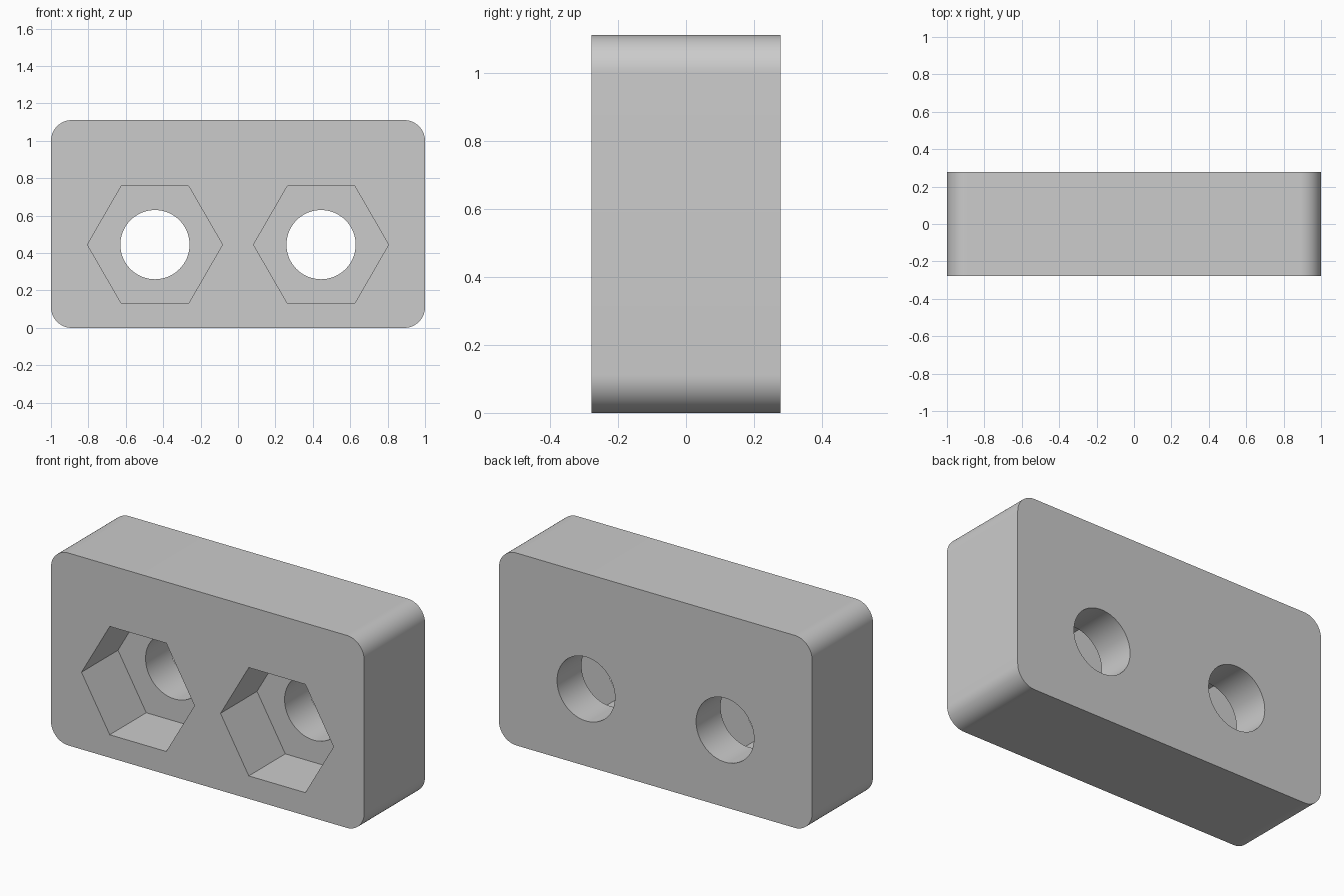
import bpy, bmesh
from math import radians, pi, cos, sin

if "Cube" in bpy.data.objects:
    bpy.data.objects.remove(bpy.data.objects["Cube"], do_unlink=True)

WIDTH, DEPTH, HEIGHT, CORNER = 2.0, 0.556, 1.111, 0.111
HOLE_X, HOLE_Z, HOLE_R = 0.444, 0.445, 0.185
HEX_R, HEX_DEPTH = 0.361, 0.333
FRONT = -DEPTH / 2

grey = bpy.data.materials.new("light grey")
grey.use_nodes = True
grey.diffuse_color = (0.6, 0.6, 0.6, 1)
grey.node_tree.nodes["Principled BSDF"].inputs["Base Color"].default_value = (0.6, 0.6, 0.6, 1)


def prism(name, outline, y0, y1):
    """Extrude an (x, z) outline from y0 to y1."""
    bm = bmesh.new()
    face = bm.faces.new([bm.verts.new((x, y0, z)) for x, z in outline])
    out = bmesh.ops.extrude_face_region(bm, geom=[face])
    moved = [v for v in out["geom"] if isinstance(v, bmesh.types.BMVert)]
    bmesh.ops.translate(bm, verts=moved, vec=(0, y1 - y0, 0))
    bmesh.ops.recalc_face_normals(bm, faces=bm.faces)
    mesh = bpy.data.meshes.new(name)
    bm.to_mesh(mesh)
    bm.free()
    mesh.materials.append(grey)
    obj = bpy.data.objects.new(name, mesh)
    bpy.context.collection.objects.link(obj)
    return obj


def arc(cx, cz, r, start, sweep, steps):
    return [(cx + r * cos(start + sweep * i / steps), cz + r * sin(start + sweep * i / steps))
            for i in range(steps + 1)]


# Block with four rounded corners
outline = []
corners = [(1, 1), (-1, 1), (-1, 0), (1, 0)]
for i, (side, top) in enumerate(corners):
    cz = HEIGHT - CORNER if top else CORNER
    outline += arc(side * (WIDTH / 2 - CORNER), cz, CORNER, i * pi / 2, pi / 2, 16)
block = prism("block", outline, FRONT, -FRONT)
bpy.context.view_layer.objects.active = block
block.select_set(True)


def cut(name, x, radius, sides, y1):
    """Cut a regular prism into the block from the front to y1."""
    cutter = prism(name, arc(x, HOLE_Z, radius, 0, 2 * pi, sides)[:-1], FRONT - 0.1, y1)
    cutter.hide_render = True
    mod = block.modifiers.new(name, "BOOLEAN")
    mod.operation, mod.solver, mod.object = "DIFFERENCE", "EXACT", cutter
    bpy.ops.object.modifier_apply(modifier=mod.name)
    bpy.data.objects.remove(cutter, do_unlink=True)


# Hexagonal nut pockets in the front and round holes right through
for x in (-HOLE_X, HOLE_X):
    cut("nut_pocket_cutter", x, HEX_R, 6, FRONT + HEX_DEPTH)
    cut("bolt_hole_cutter", x, HOLE_R, 64, -FRONT + 0.1)

bpy.ops.object.shade_smooth_by_angle(angle=radians(30))
